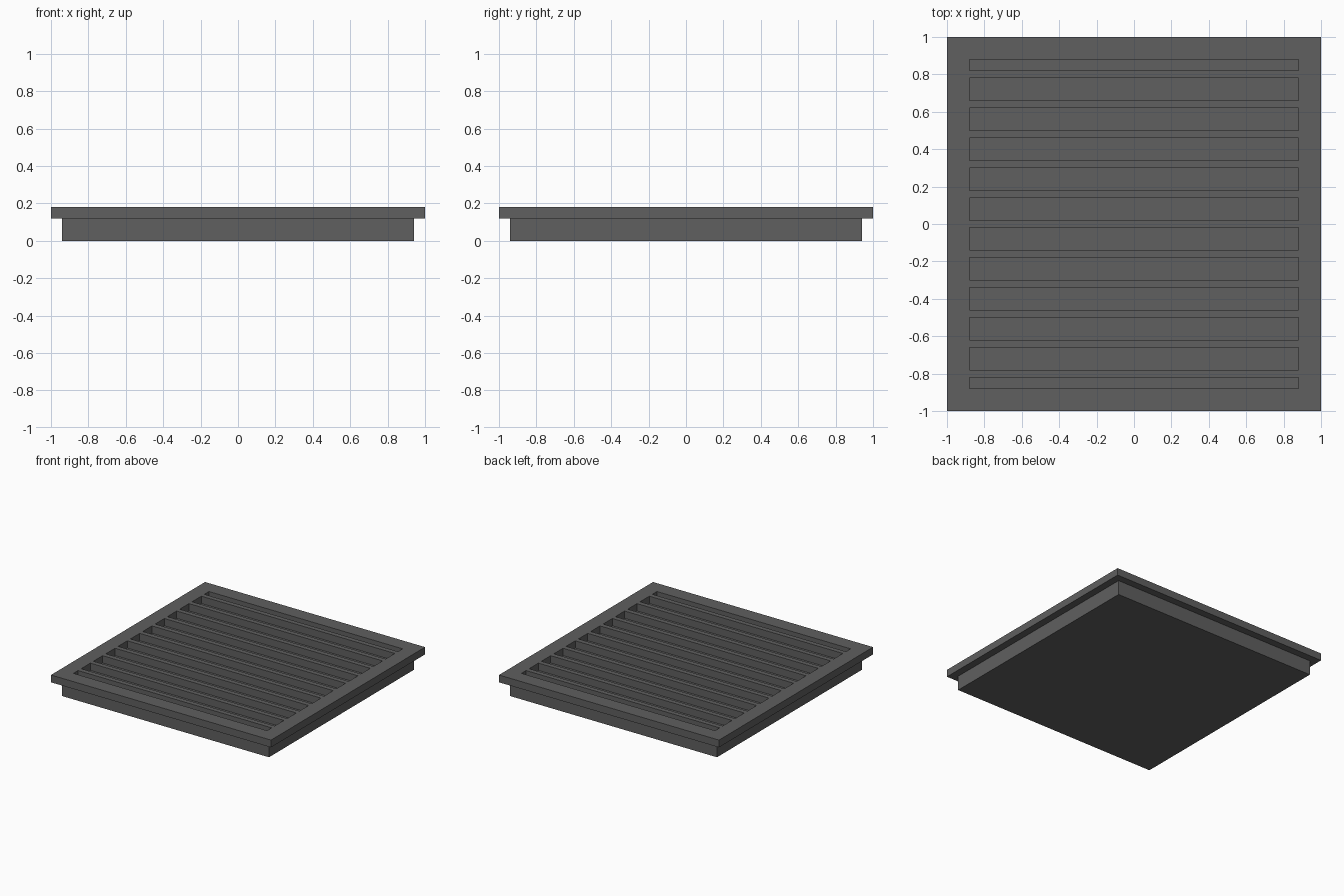
import bpy, bmesh

if "Cube" in bpy.data.objects:
    bpy.data.objects.remove(bpy.data.objects["Cube"])

metal = bpy.data.materials.new("dark grey metal")
metal.diffuse_color = (0.115, 0.115, 0.115, 1)
metal.use_nodes = True
metal.node_tree.nodes["Principled BSDF"].inputs["Base Color"].default_value = metal.diffuse_color


def make_object(name, bm):
    mesh = bpy.data.meshes.new(name)
    bm.to_mesh(mesh)
    bm.free()
    mesh.materials.append(metal)
    obj = bpy.data.objects.new(name, mesh)
    bpy.context.collection.objects.link(obj)
    return obj


def box(name, x0, x1, y0, y1, z0, z1):
    bm = bmesh.new()
    bmesh.ops.create_cube(bm, size=1)
    for v in bm.verts:
        v.co = ((x0 + x1) / 2 + v.co.x * (x1 - x0),
                (y0 + y1) / 2 + v.co.y * (y1 - y0),
                (z0 + z1) / 2 + v.co.z * (z1 - z0))
    return make_object(name, bm)


OUTER, INNER, BASE = 1.0, 0.88, 0.94
Z_RIM, Z_TOP = 0.12, 0.18

# Solid tray under the grille
box("base_tray", -BASE, BASE, -BASE, BASE, 0, Z_RIM)

# Square rim: four mitred sides swept around the opening
bm = bmesh.new()
corners = [(-1, -1), (1, -1), (1, 1), (-1, 1)]
rings = [[bm.verts.new((sx * r, sy * r, z)) for r, z in
          ((OUTER, Z_RIM), (OUTER, Z_TOP), (INNER, Z_TOP), (INNER, Z_RIM))]
         for sx, sy in corners]
for i in range(4):
    a, b = rings[i], rings[(i + 1) % 4]
    for j in range(4):
        k = (j + 1) % 4
        bm.faces.new((a[j], b[j], b[k], a[k]))
bmesh.ops.recalc_face_normals(bm, faces=bm.faces)
make_object("rim", bm)

# Eleven grille bars, flush with the rim
for i in range(11):
    y = -0.8 + 0.16 * i
    box(f"grille_bar_{i + 1}", -INNER, INNER, y - 0.02, y + 0.02, Z_RIM, Z_TOP)
